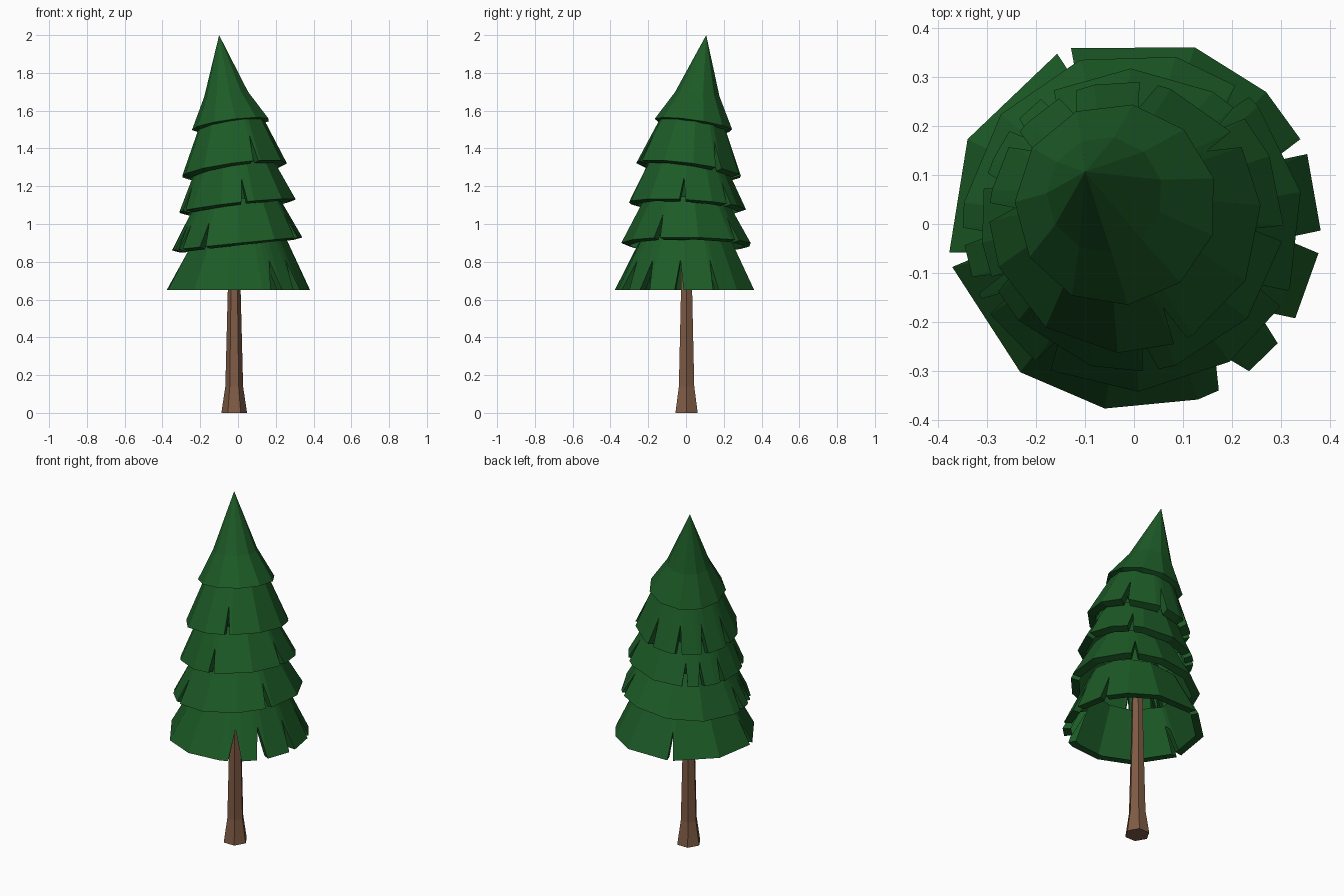
import bpy
from math import radians, cos, sin
from mathutils import Vector

if "Cube" in bpy.data.objects:
    bpy.data.objects.remove(bpy.data.objects["Cube"])


def material(name, rgb):
    m = bpy.data.materials.new(name)
    m.diffuse_color = (*rgb, 1)
    m.use_nodes = True
    m.node_tree.nodes["Principled BSDF"].inputs["Base Color"].default_value = m.diffuse_color
    return m


green = material("needle_green", (0.012, 0.105, 0.02))
brown = material("bark_brown", (0.21, 0.105, 0.058))


def add_mesh(name, verts, faces, mat):
    me = bpy.data.meshes.new(name)
    me.from_pydata([tuple(v) for v in verts], [], faces)
    me.materials.append(mat)
    ob = bpy.data.objects.new(name, me)
    bpy.context.collection.objects.link(ob)
    return ob


def loft(name, rings, mat, apex=None, cap=False):
    """Skin a stack of equal-length rings (bottom to top, counter-clockwise)."""
    n = len(rings[0])
    verts = [v for r in rings for v in r]
    faces = []
    for k in range(len(rings) - 1):
        for i in range(n):
            j = (i + 1) % n
            faces.append((k*n + i, k*n + j, (k+1)*n + j, (k+1)*n + i))
    if apex:
        verts.append(Vector(apex))
        b = (len(rings) - 1) * n
        faces += [(b + i, b + (i + 1) % n, len(verts) - 1) for i in range(n)]
    if cap:
        faces.append(tuple(reversed(range(n))))
    return add_mesh(name, verts, faces, mat)


def plane_ring(angles, ring):
    """Points round a tilted circle: centre x, y, z, radius, tilt in x and y."""
    x, y, z, r, tx, ty = ring
    pts = []
    for a in angles:
        dx, dy = r * cos(radians(a)), r * sin(radians(a))
        pts.append(Vector((x + dx, y + dy, z + tx*dx + ty*dy)))
    return pts


def tier(name, bottom, top, corners, notches, lip_drop, apex=None):
    """Conical skirt with an inward lip and V-shaped slits cut up from the rim."""
    marks = [(a % 360, 0) for a in corners
             if all(abs((a - c + 180) % 360 - 180) > w + 1 for c, w in notches)]
    for c, w in notches:
        marks += [((c - w) % 360, 0), (c % 360, 0.55), ((c + w) % 360, 0)]
    marks.sort()
    angles = [a for a, _ in marks]
    upper = plane_ring(angles, top)
    rim = [p.lerp(q, t) for p, q, (_, t) in zip(plane_ring(angles, bottom), upper, marks)]
    mid = Vector(bottom[:2])
    lip = []
    for p in rim:
        d = p.xy - mid
        d -= d.normalized() * 0.045
        lip.append(Vector((mid.x + d.x, mid.y + d.y, p.z - lip_drop)))
    return loft(name, [lip, rim, upper], green, apex)


def even(n, phase):
    return [phase + i * 360 / n for i in range(n)]


# Hexagonal trunk with a flared foot
hexa = even(6, 0)
loft("trunk", [plane_ring(hexa, (x, 0.003, z, r, 0, 0)) for x, z, r in
               [(-0.02, 0, 0.068), (-0.02, 0.14, 0.047), (-0.02, 0.65, 0.034), (-0.02, 0.9, 0.03)]],
     brown, apex=(-0.02, 0.003, 0.9), cap=True)

# Four slit skirts, leaning more towards the top
tier("foliage_tier_1", (0, 0, 0.65, 0.382, 0, 0), (0, 0, 0.92, 0.245, 0.1, 0),
     [153, 71, 45, -70, -99, -127.5],
     [(112, 2.3), (24.5, 2.5), (-5.5, 3.5), (-35, 4.7), (-57.5, 5.5), (-169, 2.3)], 0)
tier("foliage_tier_2", (-0.002, 0.005, 0.895, 0.348, 0.1, -0.01), (-0.005, 0.005, 1.12, 0.225, 0.11, -0.06),
     even(11, 10), [(-27, 3), (50, 3), (-122, 3), (-150, 3), (185, 3), (202, 3)], 0.012)
tier("foliage_tier_3", (-0.004, 0.008, 1.095, 0.31, 0.11, -0.06), (-0.02, 0.015, 1.315, 0.205, 0.13, -0.13),
     even(11, 25), [(-83, 3), (-5, 3), (45, 3), (124, 3), (141, 3), (165, 3), (205, 3)], 0.012)
tier("foliage_tier_4", (-0.018, 0.014, 1.288, 0.278, 0.13, -0.13), (-0.035, 0.035, 1.55, 0.165, 0.13, -0.14),
     even(11, 5), [(-66, 3), (35, 4), (80, 4), (115, 4), (145, 4), (178, 4)], 0.014)

# Pointed crown with no slits
tier("foliage_crown", (-0.037, 0.04, 1.525, 0.207, 0.13, -0.14), (-0.06, 0.06, 1.685, 0.119, 0.1, -0.1),
     even(11, 15), [], 0.014, apex=(-0.1, 0.107, 2.0))
